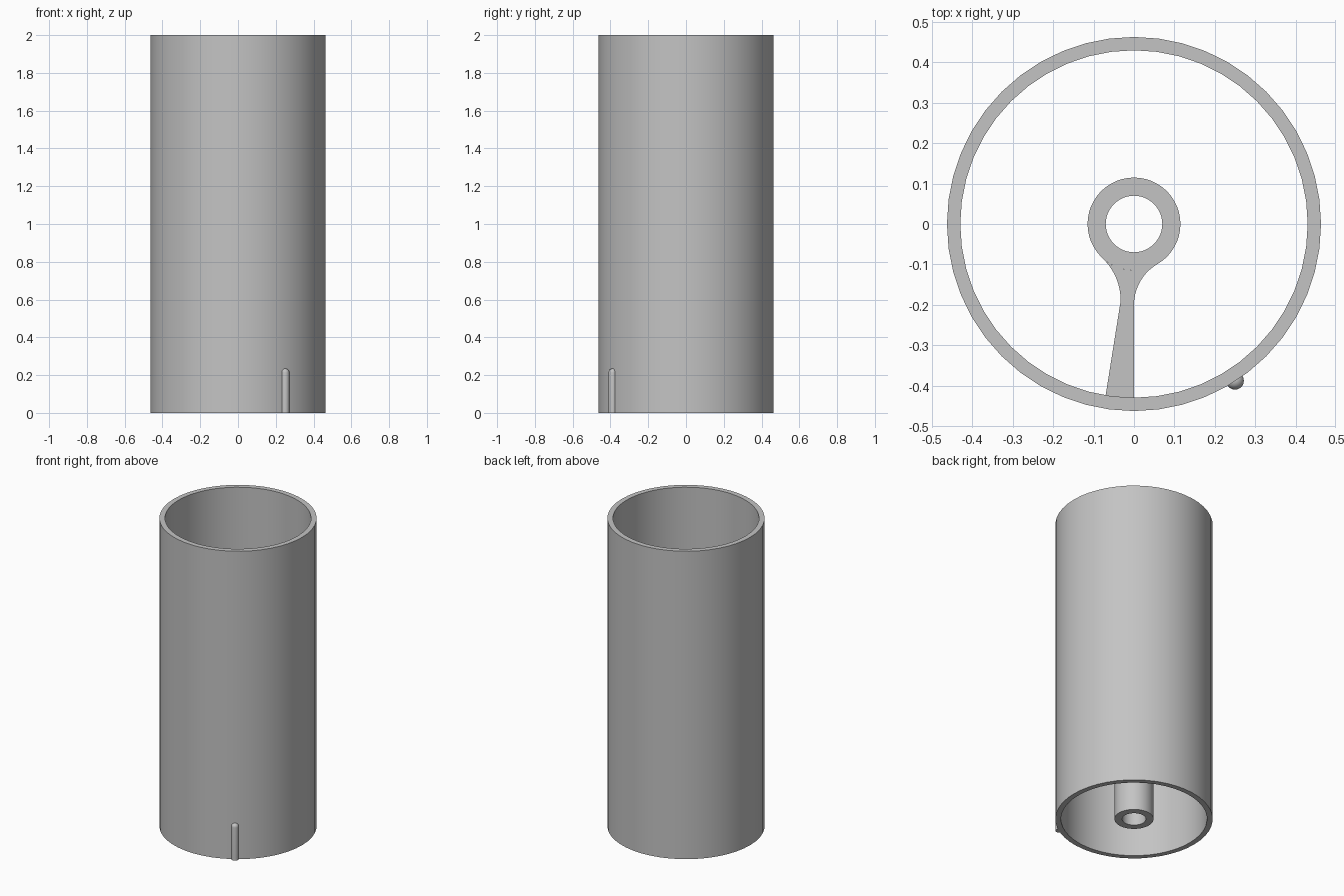
import bpy, bmesh
from math import sin, cos, pi, atan2, sqrt

cube = bpy.data.objects.get("Cube")
if cube:
    bpy.data.objects.remove(cube)

HEIGHT = 2.0
OUTER, INNER = 0.463, 0.43
HUB_OUT, HUB_IN = 0.115, 0.07
HUB_TOP, WEB_BOTTOM = 1.3, 0.45

grey = bpy.data.materials.new("plain grey")
grey.use_nodes = True
colour = (0.55, 0.55, 0.55, 1)
grey.diffuse_color = colour
grey.node_tree.nodes["Principled BSDF"].inputs["Base Color"].default_value = colour


def finish(name, bm):
    bmesh.ops.remove_doubles(bm, verts=bm.verts, dist=1e-5)
    bmesh.ops.recalc_face_normals(bm, faces=bm.faces)
    mesh = bpy.data.meshes.new(name)
    bm.to_mesh(mesh)
    bm.free()
    mesh.materials.append(grey)
    obj = bpy.data.objects.new(name, mesh)
    bpy.context.collection.objects.link(obj)
    bpy.ops.object.select_all(action='DESELECT')
    obj.select_set(True)
    bpy.context.view_layer.objects.active = obj
    bpy.ops.object.shade_smooth_by_angle(angle=pi / 6)
    return obj


def lathe(name, profile, steps, centre=(0, 0)):
    """Spin a radius/height profile around a vertical axis."""
    bm = bmesh.new()
    verts = [bm.verts.new((r, 0, z)) for r, z in profile]
    edges = [bm.edges.new(pair) for pair in zip(verts, verts[1:])]
    bmesh.ops.spin(bm, geom=verts + edges, cent=(0, 0, 0), axis=(0, 0, 1),
                   angle=2 * pi, steps=steps, use_duplicate=False)
    bmesh.ops.translate(bm, verts=bm.verts, vec=(*centre, 0))
    return finish(name, bm)


def tube(name, r_out, r_in, top, steps):
    return lathe(name, [(r_out, 0), (r_out, top), (r_in, top), (r_in, 0), (r_out, 0)], steps)


def arc(cx, cy, r, start, end, n=10):
    return [(cx + r * cos(start + (end - start) * i / n),
             cy + r * sin(start + (end - start) * i / n)) for i in range(n + 1)]


# Outer shell and central hub
tube("outer_tube", OUTER, INNER, HEIGHT, 48)
tube("hub_tube", HUB_OUT, HUB_IN, HUB_TOP, 48)


# Tapered web, blended into the hub by a fillet on each side
def fillet(x, y, side):
    r = (x * x + y * y - HUB_OUT ** 2) / (2 * (HUB_OUT - side * x))
    cx = x + side * r
    hub_angle = atan2(y, cx)
    start = hub_angle + pi
    end = pi if side > 0 else 0
    if side < 0:
        start = atan2(-y, -cx)
    return arc(cx, y, r, start, end), hub_angle


right_side, right_angle = fillet(0.0, -0.20, 1)
left_side, left_angle = fillet(-0.033, -0.19, -1)
wall = INNER + 0.005
outline = right_side + [(0, -wall), (-0.071, -sqrt(wall ** 2 - 0.071 ** 2))]
outline += left_side[::-1] + arc(0, 0, HUB_OUT, left_angle, right_angle)[1:-1]
bm = bmesh.new()
face = bm.faces.new([bm.verts.new((x, y, WEB_BOTTOM)) for x, y in outline])
top = bmesh.ops.extrude_face_region(bm, geom=[face], use_keep_orig=True)
bmesh.ops.translate(bm, verts=[v for v in top["geom"] if isinstance(v, bmesh.types.BMVert)],
                    vec=(0, 0, HUB_TOP - WEB_BOTTOM))
finish("hub_web", bm)

# Round-topped locating pin on the outside wall
PIN_R, PIN_TOP = 0.022, 0.235
dome = [(PIN_R * cos(i * pi / 12), PIN_TOP - PIN_R + PIN_R * sin(i * pi / 12)) for i in range(6)]
lathe("locating_pin", [(0, 0), (PIN_R, 0)] + dome + [(0, PIN_TOP)], 24, (0.25, -0.388))
